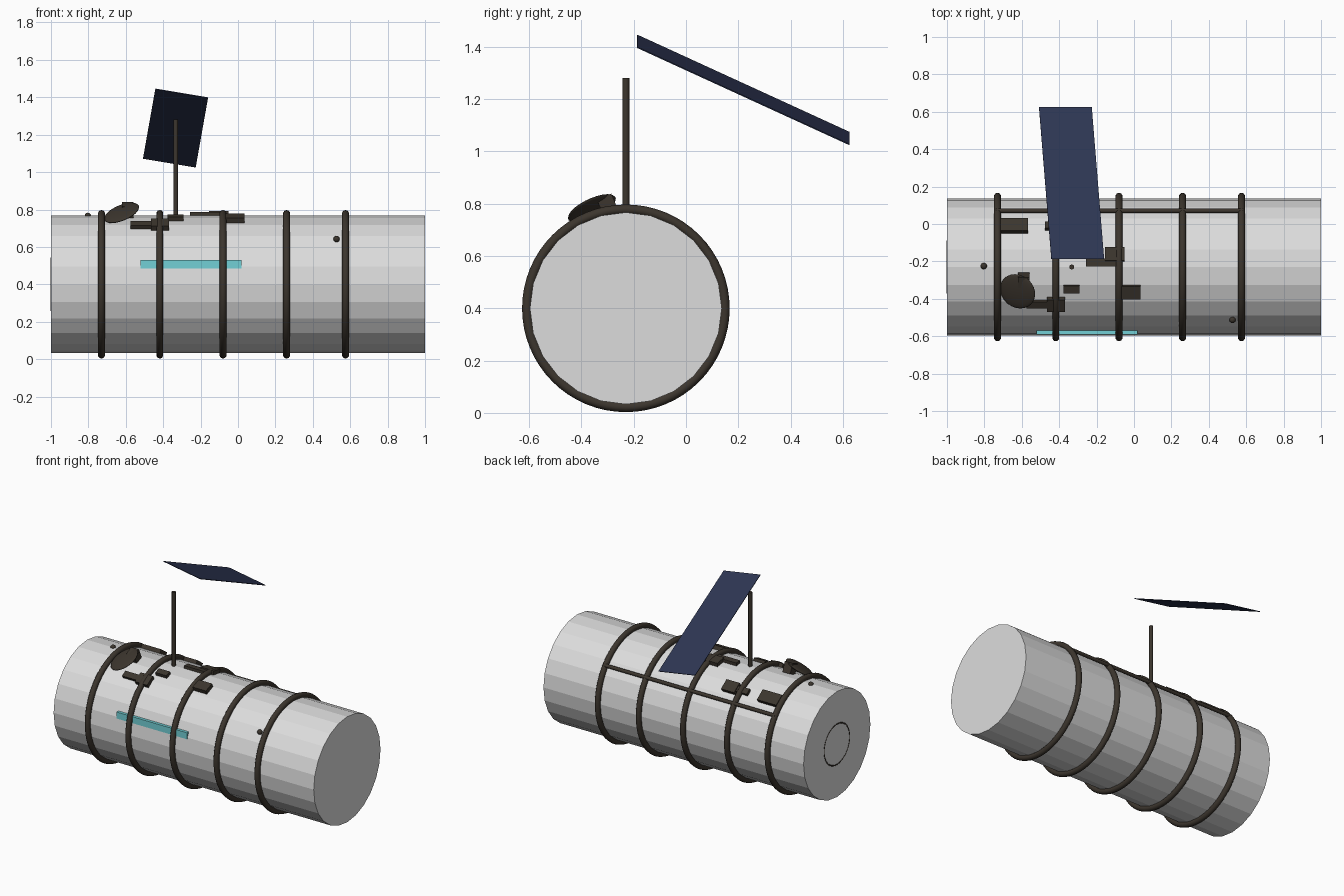
import bpy
import math
from mathutils import Vector

cube = bpy.data.objects.get("Cube")
if cube:
    bpy.data.objects.remove(cube, do_unlink=True)

CY, CZ, R = -0.23, 0.4, 0.367   # hull axis and radius


def material(name, rgb):
    m = bpy.data.materials.new(name)
    m.use_nodes = True
    m.diffuse_color = (*rgb, 1)
    m.node_tree.nodes["Principled BSDF"].inputs["Base Color"].default_value = (*rgb, 1)
    return m


hull_grey = material("hull_grey", (0.72, 0.72, 0.72))
dark_metal = material("dark_metal", (0.045, 0.036, 0.027))
panel_blue = material("panel_blue", (0.028, 0.038, 0.09))
window_cyan = material("window_cyan", (0.17, 0.63, 0.67))


def finish(name, mat, smooth=False):
    ob = bpy.context.object
    ob.name = name
    ob.data.materials.append(mat)
    if smooth:
        bpy.ops.object.shade_smooth_by_angle(angle=math.radians(40))
    return ob


def box(name, mat, loc, size, tilt=0):
    bpy.ops.mesh.primitive_cube_add(size=1, location=loc, rotation=(tilt, 0, 0))
    bpy.context.object.scale = size
    return finish(name, mat)


def tube(name, mat, loc, radius, length, rot=(0, 0, 0), sides=12, smooth=True):
    bpy.ops.mesh.primitive_cylinder_add(vertices=sides, radius=radius, depth=length,
                                        location=loc, rotation=rot)
    return finish(name, mat, smooth)


def hoop(name, x, major, minor):
    bpy.ops.mesh.primitive_torus_add(major_segments=64, minor_segments=10, location=(x, CY, CZ),
                                     rotation=(0, math.pi / 2, 0),
                                     major_radius=major, minor_radius=minor)
    return finish(name, dark_metal, True)


def hull_box(name, x0, x1, y, width, height):
    """Box lying flat against the curved hull."""
    a = math.asin((y - CY) / R)
    r = R + height / 2 - 0.01
    box(name, dark_metal, ((x0 + x1) / 2, CY + r * math.sin(a), CZ + r * math.cos(a)),
        (x1 - x0, width, height), -a)


# Hull
tube("hull", hull_grey, (0, CY, CZ), R, 2, (0, math.pi / 2, 0), 24, False)

# Hoops and end hatch rim
for i, x in enumerate((-0.73, -0.418, -0.08, 0.26, 0.575)):
    hoop(f"hoop_{i + 1}", x, 0.378, 0.019)
hoop("hatch_rim", -0.997, 0.14, 0.005)

# Handrail along the back
tube("handrail", dark_metal, (-0.078, 0.07, 0.642), 0.012, 1.32, (0, math.pi / 2, 0))

# Equipment boxes: strip and block pairs, then single blocks
for name, x0, x1, x2, x3, y in (("front", -0.575, -0.42, -0.465, -0.37, -0.425),
                                ("top", -0.257, -0.09, -0.155, -0.05, -0.185),
                                ("back", -0.475, -0.32, -0.39, -0.29, -0.015)):
    hull_box(f"{name}_strip", x0, x1, y - 0.022 * (name == "top"), 0.042, 0.028)
    hull_box(f"{name}_block", x2, x3, y + 0.022 * (name == "top"), 0.075, 0.034)
hull_box("back_locker", -0.715, -0.567, -0.016, 0.08, 0.035)
hull_box("front_locker", -0.067, 0.035, -0.36, 0.072, 0.035)
hull_box("small_locker", -0.376, -0.291, -0.345, 0.042, 0.03)

# Small round fittings
for i, loc in enumerate(((-0.803, -0.225, 0.766), (0.527, -0.513, 0.642))):
    bpy.ops.mesh.primitive_uv_sphere_add(segments=16, ring_count=8, radius=0.017, location=loc)
    finish(f"fitting_{i + 1}", dark_metal, True)

# Dish with its mount
normal = Vector((-0.35, -0.4, 0.85)).normalized()
bpy.ops.mesh.primitive_uv_sphere_add(segments=24, ring_count=12, radius=0.1,
                                     location=(-0.622, -0.36, 0.782))
bpy.context.object.rotation_euler = normal.to_track_quat('Z', 'Y').to_euler()
bpy.context.object.scale = (1, 1, 0.16)
finish("dish", dark_metal, True)
box("dish_mount", dark_metal, (-0.59, -0.3, 0.795), (0.06, 0.06, 0.07), 0.4)

# Mast
tube("mast", dark_metal, (-0.333, CY, 1.015), 0.013, 0.53)

# Tilted solar panel
corners = [(-0.508, 0.625, 1.073), (-0.442, -0.187, 1.445),
           (-0.16, -0.187, 1.398), (-0.226, 0.625, 1.026)]
mesh = bpy.data.meshes.new("solar_panel")
mesh.from_pydata(corners, [], [(0, 1, 2, 3)])
mesh.materials.append(panel_blue)
panel = bpy.data.objects.new("solar_panel", mesh)
bpy.context.collection.objects.link(panel)
solid = panel.modifiers.new("thickness", 'SOLIDIFY')
solid.thickness = 0.004
solid.offset = 0

# Long window on the front
box("window_strip", window_cyan, (-0.25, -0.578, 0.508), (0.54, 0.024, 0.045))
